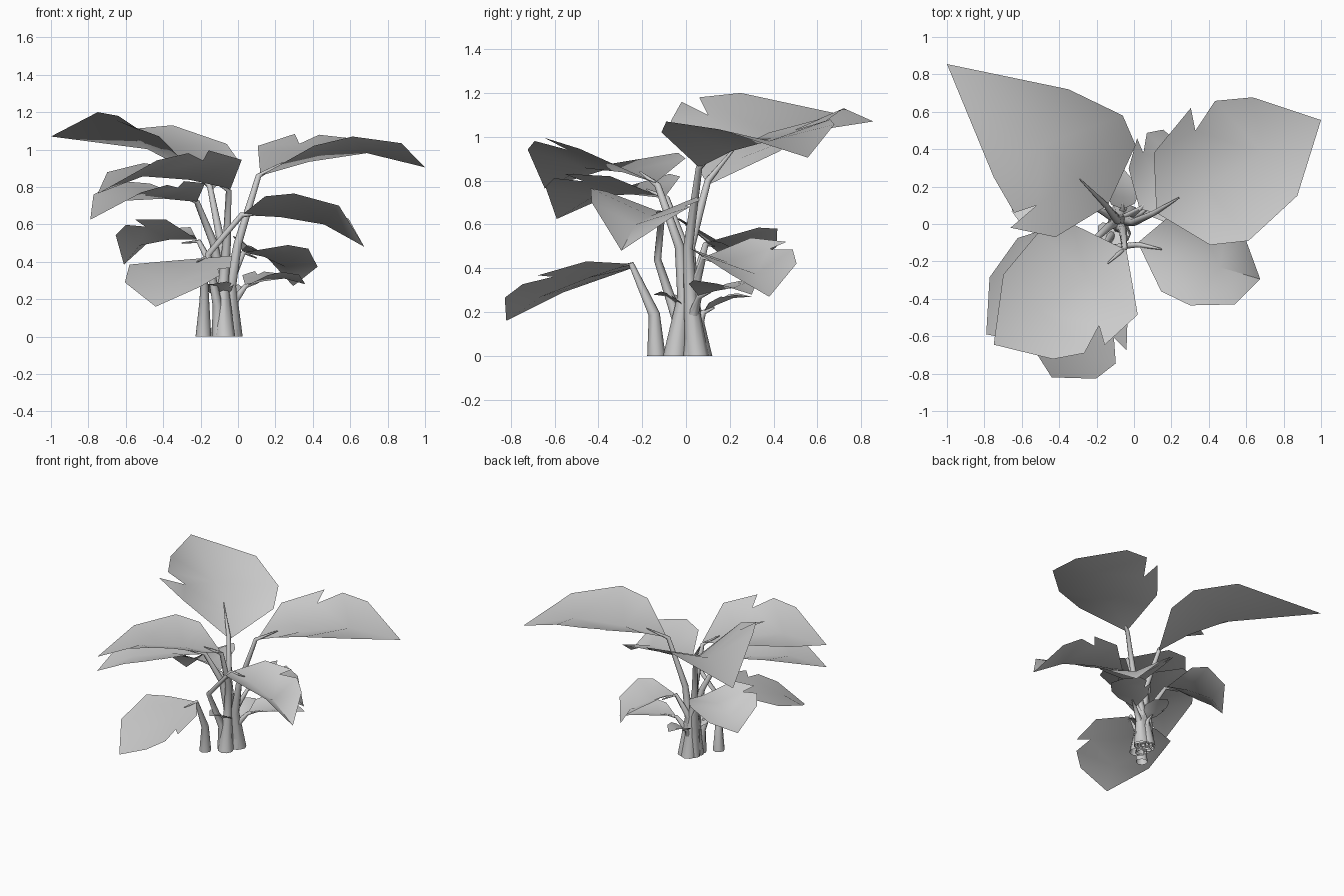
import bpy, bmesh, math
from mathutils import Vector, Matrix

cube = bpy.data.objects.get("Cube")
if cube:
    bpy.data.objects.remove(cube, do_unlink=True)

# One plain grey for the whole plant
grey = bpy.data.materials.new("plain_grey")
grey.use_nodes = True
colour = (0.6, 0.6, 0.6, 1)
grey.diffuse_color = colour
grey.node_tree.nodes["Principled BSDF"].inputs["Base Color"].default_value = colour


def finish(name, bm, angle):
    bmesh.ops.recalc_face_normals(bm, faces=bm.faces)
    mesh = bpy.data.meshes.new(name)
    bm.to_mesh(mesh)
    bm.free()
    obj = bpy.data.objects.new(name, mesh)
    bpy.context.collection.objects.link(obj)
    mesh.materials.append(grey)
    bpy.ops.object.select_all(action="DESELECT")
    obj.select_set(True)
    bpy.context.view_layer.objects.active = obj
    bpy.ops.object.shade_smooth_by_angle(angle=math.radians(angle))
    return obj


# Leaf pattern: (along, left, up) around the rim, starting at the base
RIM = [(0, 0, 0), (.17, -.285, .15), (.36, -.365, .19), (.70, -.285, .14),
       (1, 0, 0), (.75, .28, .16), (.57, .36, .19), (.40, .275, .15),
       (.44, .39, .20), (.15, .28, .15)]
RIB = [(.3, 0, .06), (.65, 0, .09)]


def leaf(name, base, tip, width, roll=0, reach=1, fold=1, bent={}):
    """Folded blade with one notch. Reach draws the tip out to a long point,
    fold scales the gutter depth, bent places single rim points by hand."""
    base, tip = Vector(base), Vector(tip)
    axis = (tip - base) / reach
    along = axis.normalized()
    left = Vector((0, 0, 1)).cross(along).normalized()
    left = Matrix.Rotation(math.radians(roll), 3, along) @ left
    up = along.cross(left) * fold
    bm = bmesh.new()
    verts = [bm.verts.new(base + axis * a + (left * w + up * n) * width)
             for a, w, n in RIM + RIB]
    verts[4].co = tip
    for i, place in bent.items():
        verts[i].co = place
    near, far = verts[-2:]
    # the notch flap hangs on the rim, so the outer loop skips its point
    loop = verts[:8] + [verts[9]]
    for i, v in enumerate(loop):
        rib = far if 2 <= i <= 6 else near
        bm.faces.new((v, loop[(i + 1) % len(loop)], rib))
    bm.faces.new((verts[7], verts[8], verts[9]))
    bm.faces.new((verts[2], far, near))
    bm.faces.new((verts[7], near, far))
    return finish(name, bm, 60)


def stem(name, path, radii, sides=8):
    """Tapered tube through the path, open at the ground, ending in a point."""
    path = [Vector(p) for p in path]
    bm = bmesh.new()
    rings = []
    for i, (p, r) in enumerate(zip(path, radii)):
        d = path[min(i + 1, len(path) - 1)] - path[max(i - 1, 0)]
        if i == 0:
            d = Vector((0, 0, 1))
        turn = Vector((0, 0, 1)).rotation_difference(d)
        rings.append([bm.verts.new(p + turn @ Vector((
            r * math.cos(math.tau * k / sides), r * math.sin(math.tau * k / sides), 0)))
            for k in range(sides)])
    for low, high in zip(rings, rings[1:]):
        for k in range(sides):
            j = (k + 1) % sides
            bm.faces.new((low[k], low[j], high[j], high[k]))
    bm.faces.new(rings[-1])
    return finish(name, bm, 50)


# Large upper leaves
leaf("back_right_leaf", (-.14, .10, .78), (-1, .855, 1.07), 1.12, 8, 1.5,
     bent={2: (-.06, .58, 1.03), 3: (-.35, .72, 1.13), 5: (-.75, .25, 1.2),
           6: (-.64, .06, 1.18), 7: (-.52, .10, 1.1), 8: (-.66, -.02, 1.16),
           9: (-.42, -.07, 1.07)})
leaf("back_left_leaf", (.12, .06, .86), (1, .556, .905), 1.02)
leaf("front_right_upper_leaf", (-.04, -.14, .79), (-.75, -.645, .765), .93, 5,
     bent={9: (.02, -.485, .945)})
leaf("front_right_lower_leaf", (-.22, -.10, .72), (-.79, -.59, .625), .77)
leaf("front_left_leaf", (.02, -.10, .65), (.675, -.295, .48), .69,
     bent={1: (.145, -.36, .75), 2: (.3, -.435, .765), 3: (.54, -.43, .70)})

# Small lower leaves
leaf("right_small_leaf", (-.22, .10, .52), (-.61, .24, .385), .68, 6, .88, 1.15)
leaf("front_low_leaf", (-.18, -.25, .42), (-.44, -.82, .16), .78, 0, .92, .5,
     bent={1: (-.42, -.25, .4), 2: (-.58, -.29, .385), 3: (-.605, -.56, .29)})
leaf("back_small_leaf", (.03, .08, .45), (.295, .38, .27), .72, 7, .87)
leaf("left_low_leaf", (.04, .06, .27), (.36, .30, .28), .38)
leaf("front_sprout_leaf", (-.10, 0, .20), (-.14, -.15, .28), .24)
leaf("back_sprout_leaf", (-.06, .08, .20), (-.06, .30, .27), .22)

# Upper stems, whose ends pierce the blades
tall = (.055, .03, .022, .015, .004)
stem("back_right_stem", [(-.07, .065, 0), (-.07, .025, .27), (-.09, .02, .5),
                         (-.15, .10, .8), (-.29, .24, .97)], tall)
stem("back_left_stem", [(-.03, .05, 0), (-.04, .02, .27), (.0, .01, .5),
                        (.11, .06, .86), (.24, .14, .93)], tall)
stem("front_right_upper_stem", [(-.07, -.05, 0), (-.08, -.01, .27), (-.06, -.03, .5),
                                (-.05, -.13, .78), (-.14, -.21, .84)], tall)
stem("front_right_lower_stem", [(-.09, 0, 0), (-.09, .01, .27), (-.13, -.01, .5),
                                (-.22, -.09, .72), (-.31, -.18, .76)], tall)
stem("front_left_stem", [(-.10, -.04, 0), (-.11, -.04, .17), (-.16, -.13, .44),
                         (.02, -.11, .65), (.15, -.135, .66)],
     (.04, .026, .017, .015, .004))

# Lower stems
short = (.042, .026, .013, .004)
stem("right_small_stem", [(-.10, .04, 0), (-.10, .03, .3), (-.21, .09, .51),
                          (-.30, .13, .5)], short)
stem("front_low_stem", [(-.185, -.135, 0), (-.18, -.145, .19), (-.18, -.25, .42),
                        (-.22, -.34, .4)], short)
stem("back_small_stem", [(-.04, .05, 0), (-.05, .03, .28), (.03, .08, .45),
                         (.10, .15, .42)], short)
stem("left_low_stem", [(-.03, .03, 0), (-.03, .03, .18), (.04, .06, .27),
                       (.11, .11, .29)], short)
stem("front_sprout_stem", [(-.09, -.03, 0), (-.10, -.01, .12), (-.10, 0, .2),
                           (-.11, -.04, .23)], short)
stem("back_sprout_stem", [(-.07, .06, 0), (-.07, .05, .12), (-.06, .08, .2),
                          (-.06, .13, .22)], short)
